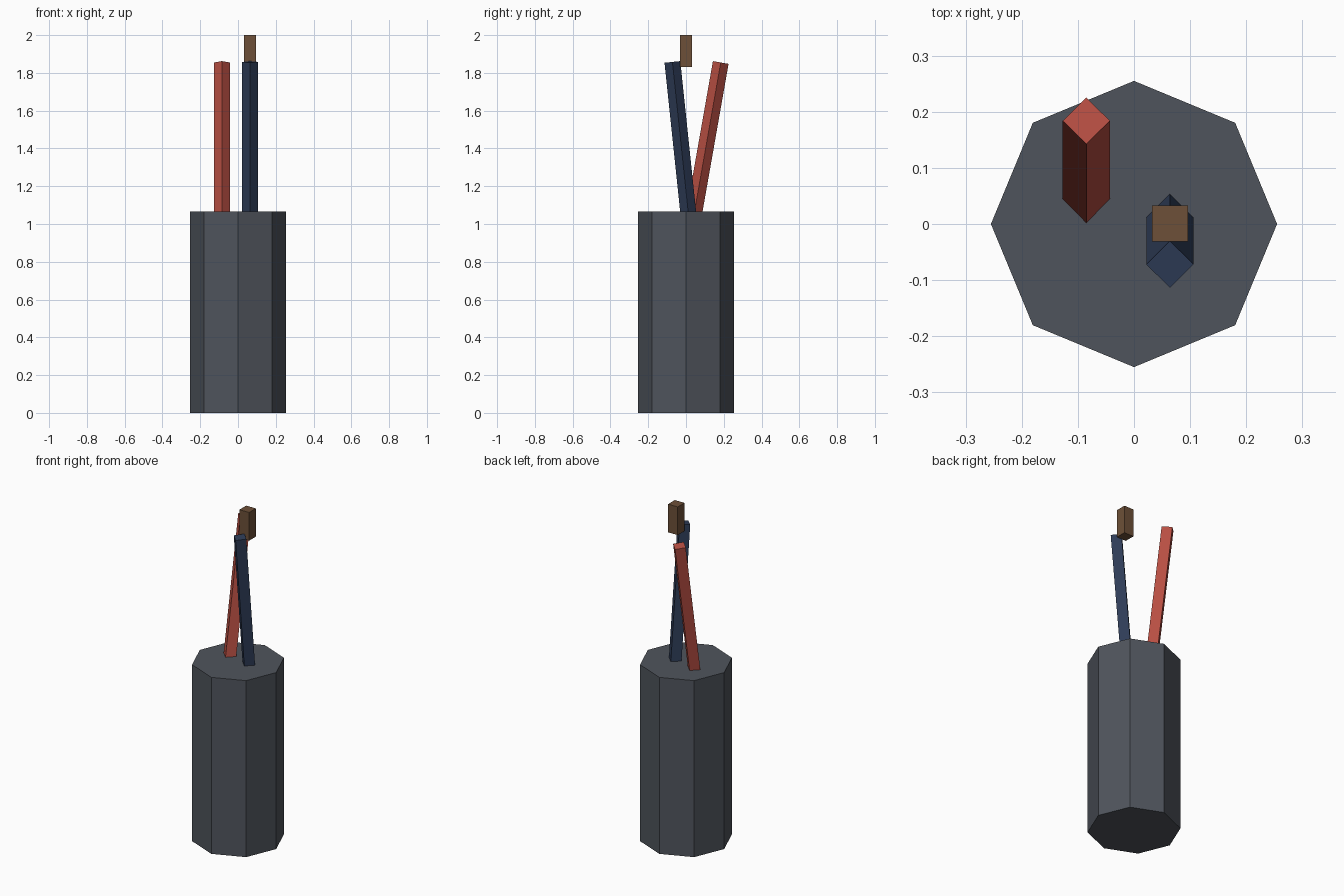
import bpy
from math import radians, pi
from mathutils import Vector, Matrix

if "Cube" in bpy.data.objects:
    bpy.data.objects.remove(bpy.data.objects["Cube"])


def material(name, rgb):
    """Flat material from 0-255 sRGB, stored as linear."""
    m = bpy.data.materials.new(name)
    lin = [(c / 255 / 12.92) if c < 10 else ((c / 255 + 0.055) / 1.055) ** 2.4 for c in rgb]
    m.diffuse_color = (*lin, 1)
    m.use_nodes = True
    m.node_tree.nodes["Principled BSDF"].inputs["Base Color"].default_value = m.diffuse_color
    return m


def prism(name, sides, radius, length, matrix, mat):
    """Flat-faced prism with a corner on +y."""
    bpy.ops.mesh.primitive_cylinder_add(vertices=sides, radius=radius, depth=length)
    ob = bpy.context.object
    ob.name = ob.data.name = name
    ob.matrix_world = matrix
    ob.data.materials.append(mat)
    return ob


def pencil(name, top, tilt, mat, length=0.95):
    """Square stick whose top centre is given, leaning along y; its foot sinks into the cup."""
    rot = Matrix.Rotation(radians(tilt), 4, 'X')
    centre = Vector(top) - rot @ Vector((0, 0, length / 2))
    return prism(name, 4, 0.042, length, Matrix.Translation(centre) @ rot, mat)


grey = material("slate grey", (79, 84, 92))
red = material("brick red", (184, 79, 67))
blue = material("navy blue", (46, 60, 87))
brown = material("wood brown", (109, 80, 56))

# Octagonal cup
prism("cup", 8, 0.255, 1.065, Matrix.Translation((0, 0, 1.065 / 2)), grey)

# Leaning pencils
pencil("red_pencil", (-0.085, 0.184, 1.855), -10, red)
pencil("blue_pencil", (0.064, -0.072, 1.858), 6, blue)

# Upright wooden tip above the blue pencil
prism("wooden_tip", 4, 0.032 * 2 ** 0.5, 0.17,
      Matrix.Translation((0.064, 0.001, 1.915)) @ Matrix.Rotation(pi / 4, 4, 'Z'), brown)
